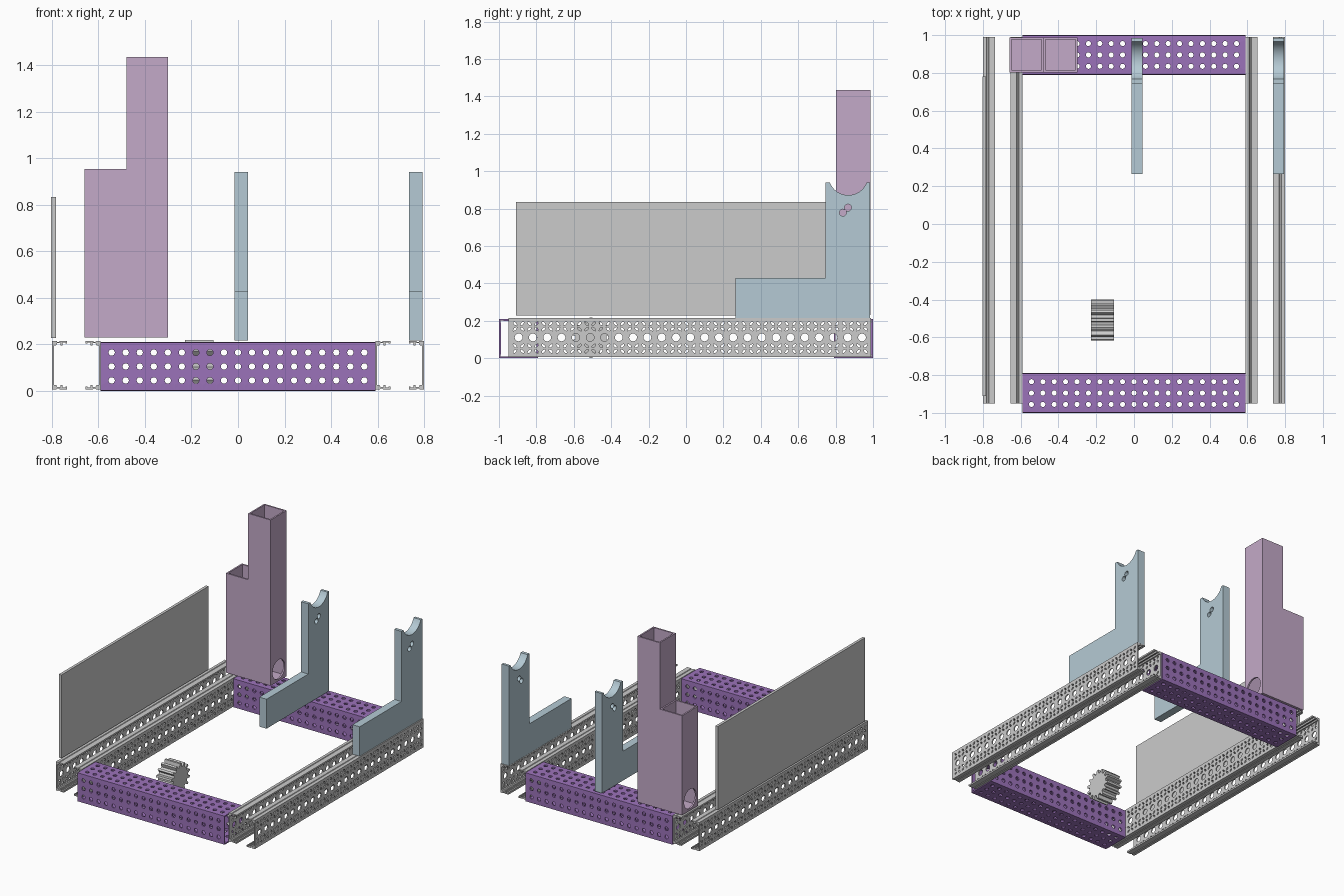
import bpy, bmesh
from math import sin, cos, pi, sqrt

if "Cube" in bpy.data.objects:
    bpy.data.objects.remove(bpy.data.objects["Cube"])


def material(name, rgb):
    m = bpy.data.materials.new(name)
    m.diffuse_color = (*rgb, 1)
    m.use_nodes = True
    m.node_tree.nodes["Principled BSDF"].inputs["Base Color"].default_value = m.diffuse_color
    return m


PURPLE = material("purple", (0.33, 0.17, 0.49))
MAUVE = material("mauve", (0.55, 0.40, 0.58))
BLUE = material("pale_blue", (0.46, 0.59, 0.66))


def finish(name, bm, mat=None):
    bmesh.ops.remove_doubles(bm, verts=bm.verts, dist=1e-5)
    bmesh.ops.recalc_face_normals(bm, faces=bm.faces)
    me = bpy.data.meshes.new(name)
    bm.to_mesh(me)
    bm.free()
    ob = bpy.data.objects.new(name, me)
    bpy.context.collection.objects.link(ob)
    if mat:
        me.materials.append(mat)
    return ob


def prism(name, pts, place, a, b, mat=None):
    """Extrude a 2D profile from a to b; place(u, v, w) gives the 3D point."""
    bm = bmesh.new()
    lo = [bm.verts.new(place(u, v, a)) for u, v in pts]
    hi = [bm.verts.new(place(u, v, b)) for u, v in pts]
    bm.faces.new(lo)
    bm.faces.new(hi)
    n = len(pts)
    for i in range(n):
        j = (i + 1) % n
        bm.faces.new((lo[i], lo[j], hi[j], hi[i]))
    return finish(name, bm, mat)


def along_x(u, v, w):
    return (w, u, v)


def along_y(u, v, w):
    return (u, w, v)


def rect(u0, u1, v0, v1):
    return [(u0, v0), (u1, v0), (u1, v1), (u0, v1)]


def circle(u, v, r, n=32):
    return [(u + r * cos(2 * pi * i / n), v + r * sin(2 * pi * i / n)) for i in range(n)]


def select(ob):
    bpy.ops.object.select_all(action='DESELECT')
    ob.select_set(True)
    bpy.context.view_layer.objects.active = ob


def cut(ob, cutter):
    m = ob.modifiers.new("cut", 'BOOLEAN')
    m.operation = 'DIFFERENCE'
    m.solver = 'EXACT'
    m.object = cutter
    select(ob)
    bpy.ops.object.modifier_apply(modifier=m.name)
    bpy.data.objects.remove(cutter)


def solidify(ob, t):
    m = ob.modifiers.new("wall", 'SOLIDIFY')
    m.thickness = t
    m.offset = 0


def perforate(bm, place, u_range, v_range, us, vs, hole, n):
    """Sheet of cells, each with an elliptical hole; hole(i, j) -> (a, b, turn)."""
    def edges(cs, ends):
        return [ends[0]] + [(p + q) / 2 for p, q in zip(cs, cs[1:])] + [ends[1]]
    ue, ve = edges(us, u_range), edges(vs, v_range)
    for i, cu in enumerate(us):
        for j, cv in enumerate(vs):
            a, b, turn = hole(i, j)
            outer, inner = [], []
            for k in range(n):
                t = 2 * pi * k / n
                c, s = cos(t), sin(t)
                m = max(abs(c), abs(s))
                outer.append(bm.verts.new(place(
                    (ue[i] + ue[i + 1]) / 2 + (ue[i + 1] - ue[i]) / 2 * c / m,
                    (ve[j] + ve[j + 1]) / 2 + (ve[j + 1] - ve[j]) / 2 * s / m)))
                r = a * b / sqrt((b * cos(t - turn)) ** 2 + (a * sin(t - turn)) ** 2)
                inner.append(bm.verts.new(place(cu + r * c, cv + r * s)))
            for k in range(n):
                q = (k + 1) % n
                bm.faces.new((outer[k], outer[q], inner[q], inner[k]))


# Purple perforated box beams, open at the ends
WALL = 0.01
H = WALL / 2
cols = [-0.543 + i * 1.086 / 18 for i in range(19)]


def beam(name, yc):
    bm = bmesh.new()
    half = 0.105 - H
    rows = [-0.06, 0, 0.06]
    sides = [lambda u, v: (u, yc - half, 0.105 + v), lambda u, v: (u, yc + half, 0.105 + v),
             lambda u, v: (u, yc + v, 0.105 - half), lambda u, v: (u, yc + v, 0.105 + half)]
    for place in sides:
        perforate(bm, place, (-0.59, 0.59), (-half, half), cols, rows,
                  lambda i, j: (0.0135, 0.0135, 0), 16)
    solidify(finish(name, bm, PURPLE), WALL)


beam("front_beam", -0.895)
beam("back_beam", 0.895)

# Lightened C-channel rails: lacy web plus grooved flanges
Y0, Y1 = -0.95, 0.99
ZC = 0.111


def rail(name, xw, s):
    bm = bmesh.new()
    x = xw + s * 0.004
    big = [Y0 + 0.055 + i * 0.0765 for i in range(25)]
    small = [Y0 + 0.036 + i * 0.03825 for i in range(50)]

    def place(u, v):
        return (x, u, ZC + v)

    perforate(bm, place, (Y0, Y1), (-0.03, 0.03), big, [0],
              lambda i, j: (0.021, 0.021, 0), 16)
    for g in (-1, 1):
        perforate(bm, place, (Y0, Y1), sorted((g * 0.03, g * 0.1)), small,
                  sorted((g * 0.045, g * 0.074)),
                  lambda i, j: (0.014, 0.006, pi / 4 * (-1) ** (i + j)), 8)
    solidify(finish(name + "_web", bm), 0.008)
    # d = distance from the web, h = height above the rail centre
    prof = [(0, 0.096), (0, 0.104), (0.020, 0.104), (0.023, 0.100), (0.030, 0.100),
            (0.033, 0.104), (0.065, 0.104), (0.065, 0.092), (0.058, 0.092), (0.058, 0.097),
            (0.045, 0.097), (0.045, 0.085), (0.036, 0.085), (0.036, 0.094), (0.022, 0.094),
            (0.018, 0.085), (0.008, 0.085), (0.008, 0.096)]
    for g, label in ((1, "_top_flange"), (-1, "_bottom_flange")):
        prism(name + label, [(xw + s * d, ZC + g * h) for d, h in prof], along_y, Y0, Y1)


for side, g in (("left", -1), ("right", 1)):
    rail(side + "_outer_rail", g * 0.80, -g)
    rail(side + "_inner_rail", g * 0.59, g)

# Grey side panel
prism("side_panel", rect(-0.91, 0.78, 0.228, 0.834), along_x, -0.803, -0.783)

# Pale blue L brackets with a cradle cut in the top
cy, cz, r = 0.8675, 0.978, 0.106
a0 = 0.366
arc = [(cy + r * cos(-a0 - (pi - 2 * a0) * i / 20), cz + r * sin(-a0 - (pi - 2 * a0) * i / 20))
       for i in range(21)]
bracket = [(0.265, 0.216), (0.985, 0.216), (0.985, 0.94)] + arc + \
          [(0.745, 0.94), (0.745, 0.43), (0.265, 0.43)]
for name, x0 in (("middle_bracket", -0.014), ("right_bracket", 0.735)):
    ob = prism(name, bracket, along_x, x0, x0 + 0.058, BLUE)
    for y, z in ((0.839, 0.778), (0.866, 0.805)):
        cut(ob, prism("cutter", circle(y, z, 0.0185, 24), along_x, x0 - 0.1, x0 + 0.2))
    select(ob)
    bpy.ops.object.shade_smooth_by_angle()

# Stepped twin-chamber tower with a round port low on each outer side
tower = prism("tower", [(-0.66, 0.23), (-0.30, 0.23), (-0.30, 1.435), (-0.48, 1.435),
                        (-0.48, 0.953), (-0.66, 0.953)], along_y, 0.803, 0.987, MAUVE)
for xa, xb in ((-0.649, -0.491), (-0.469, -0.311)):
    cut(tower, prism("cutter", rect(xa, xb, 0.241, 1.6), along_y, 0.814, 0.976))
for xa, xb in ((-0.72, -0.60), (-0.36, -0.24)):
    cut(tower, prism("cutter", circle(0.895, 0.315, 0.07), along_x, xa, xb))
select(tower)
bpy.ops.object.shade_smooth_by_angle()

# Spur gear lying across the frame
TEETH = 14
gear = []
for i in range(TEETH):
    for off, rad in ((-0.30, 0.083), (-0.15, 0.109), (0.15, 0.109), (0.30, 0.083)):
        t = 2 * pi * (i + off) / TEETH + pi / 2
        gear.append((-0.508 + rad * cos(t), 0.11 + rad * sin(t)))
prism("gear", gear, along_x, -0.228, -0.106)
